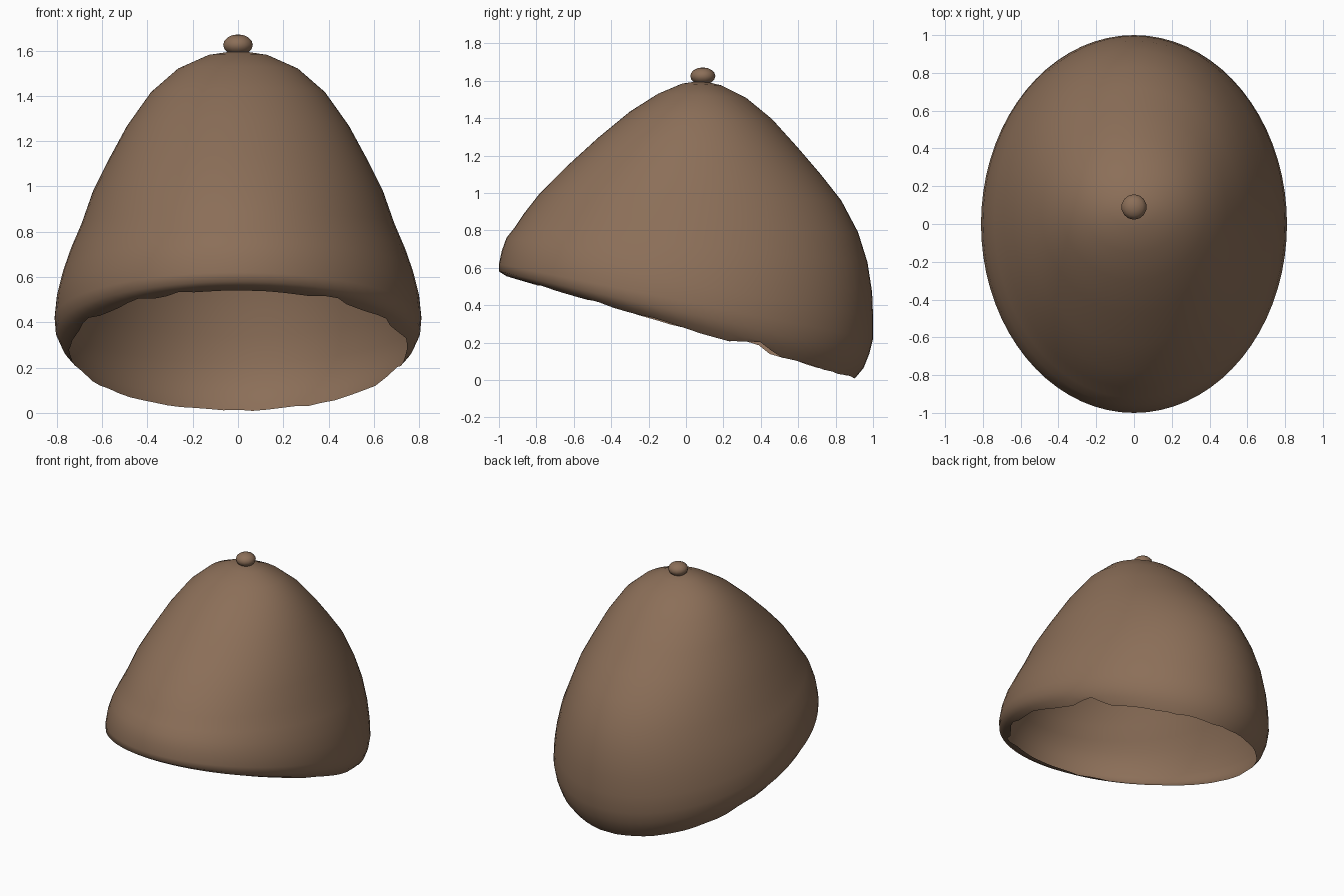
import bpy, bmesh, math, random

if "Cube" in bpy.data.objects:
    bpy.data.objects.remove(bpy.data.objects["Cube"])

random.seed(4)
SEG = 72

brown = bpy.data.materials.new("brown_wool")
brown.diffuse_color = (0.26, 0.158, 0.098, 1)
brown.use_nodes = True
brown.node_tree.nodes["Principled BSDF"].inputs["Base Color"].default_value = brown.diffuse_color

# Tilted oval rings, crown to rim: front y, front z, back y, back z, half width
RINGS = [
    (-0.02, 1.585, 0.19, 1.575, 0.13),
    (-0.15, 1.53, 0.32, 1.51, 0.265),
    (-0.30, 1.435, 0.46, 1.395, 0.385),
    (-0.47, 1.295, 0.60, 1.24, 0.49),
    (-0.64, 1.14, 0.72, 1.10, 0.57),
    (-0.78, 1.00, 0.83, 0.96, 0.64),
    (-0.87, 0.885, 0.92, 0.79, 0.69),
    (-0.92, 0.81, 0.97, 0.63, 0.74),
    (-0.96, 0.76, 0.995, 0.47, 0.775),
    (-0.985, 0.69, 1.00, 0.34, 0.80),
    (-1.00, 0.62, 1.00, 0.22, 0.81),
    (-1.00, 0.58, 0.98, 0.14, 0.805),
    (-0.96, 0.555, 0.95, 0.065, 0.78),
    (-0.91, 0.54, 0.90, 0.005, 0.74),
]
# Torn notches in the rim: angle from the front in degrees, half width, depth
NOTCHES = [(33, 7, 0.9), (-36, 6, 0.8), (58, 5, 0.6), (-62, 6, 0.7),
           (114, 8, 0.9), (-112, 7, 0.8), (-20, 5, 0.5), (82, 4, 0.4)]


def ring_point(ring, a):
    yf, zf, yb, zb, w = ring
    t = (1 - math.cos(a)) / 2
    return (w * math.sin(a), yf + (yb - yf) * t, zf + (zb - zf) * t)


def tear(a):
    deg = (math.degrees(a) + 180) % 360 - 180
    cut = sum(d * max(0, 1 - abs(deg - c) / w) for c, w, d in NOTCHES)
    return min(0.95, cut + random.uniform(0, 0.16))


def finish(bm, name, angle):
    bmesh.ops.recalc_face_normals(bm, faces=bm.faces)
    mesh = bpy.data.meshes.new(name)
    bm.to_mesh(mesh)
    bm.free()
    obj = bpy.data.objects.new(name, mesh)
    bpy.context.collection.objects.link(obj)
    mesh.materials.append(brown)
    bpy.context.view_layer.objects.active = obj
    obj.select_set(True)
    bpy.ops.object.shade_smooth_by_angle(angle=math.radians(angle))
    obj.select_set(False)
    return obj


# Open knitted cap with a turned-in, ragged rim
bm = bmesh.new()
angles = [2 * math.pi * i / SEG for i in range(SEG)]
loops = [[bm.verts.new(ring_point(r, a)) for a in angles] for r in RINGS]
for i, v in enumerate(loops[-1]):
    v.co = v.co.lerp(loops[-2][i].co, tear(angles[i]))
crown = bm.verts.new((0, 0.085, 1.6))
for i in range(SEG):
    j = (i + 1) % SEG
    bm.faces.new((crown, loops[0][i], loops[0][j]))
    for upper, lower in zip(loops, loops[1:]):
        bm.faces.new((upper[i], lower[i], lower[j], upper[j]))
# make the open shell face outward
cap = finish(bm, "cap", 60)
if cap.data.polygons[0].normal.z < 0:
    cap.data.flip_normals()

# Flattened button on the crown
bm = bmesh.new()
bmesh.ops.create_uvsphere(bm, u_segments=14, v_segments=8, radius=1)
for v in bm.verts:
    v.co = (v.co.x * 0.067, v.co.y * 0.067 + 0.09, v.co.z * 0.046 + 1.625)
finish(bm, "top_button", 60)
